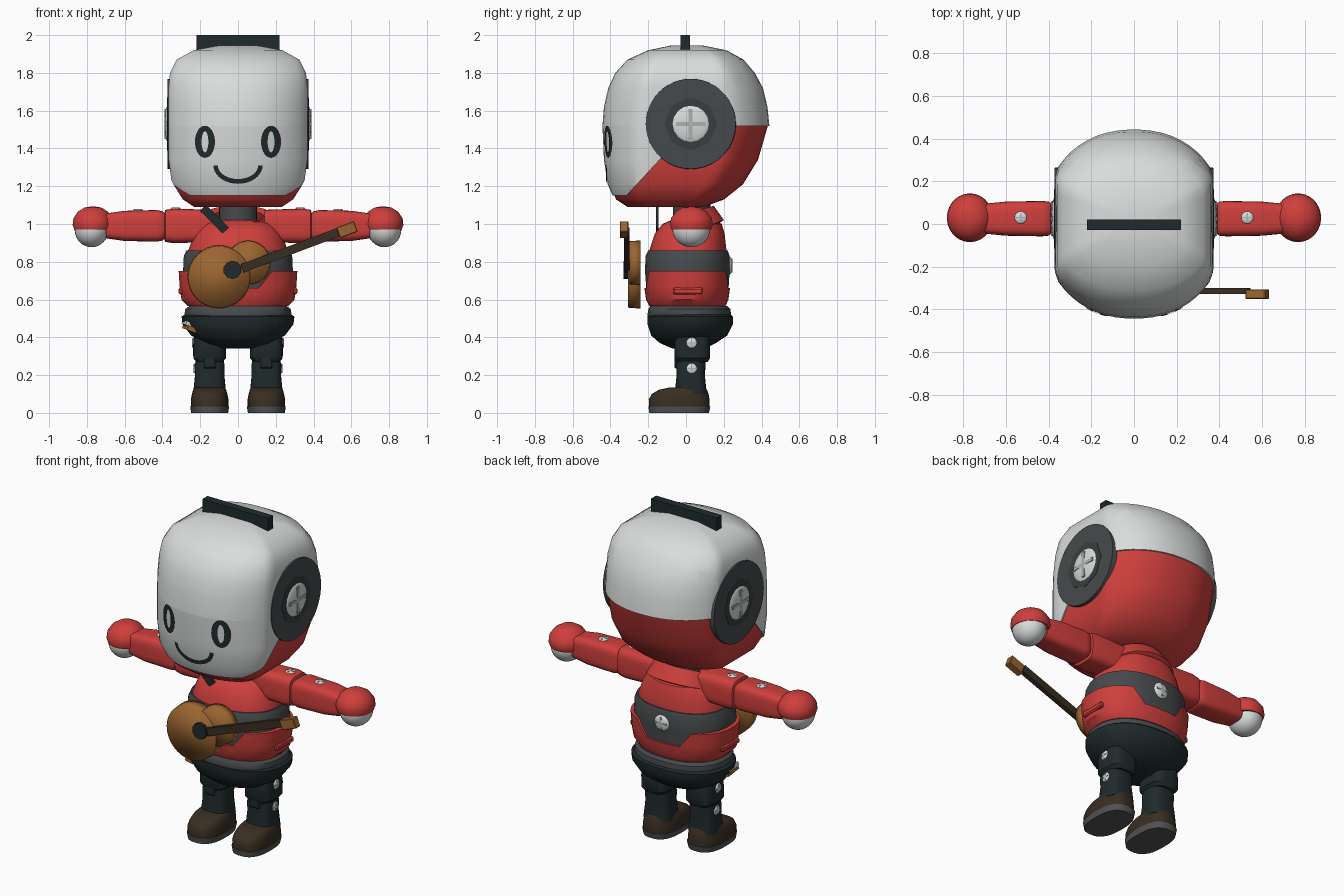
import bpy, bmesh, math
from math import sin, cos, pi
from mathutils import Matrix, Vector
from mathutils.bvhtree import BVHTree

if "Cube" in bpy.data.objects:
    bpy.data.objects.remove(bpy.data.objects["Cube"])


def make_mat(name, r, g, b):
    m = bpy.data.materials.new(name)
    m.use_nodes = True
    m.diffuse_color = (r, g, b, 1)
    m.node_tree.nodes["Principled BSDF"].inputs["Base Color"].default_value = (r, g, b, 1)
    return m


WHITE = make_mat("shell white", .7, .72, .72)
SILVER = make_mat("slot grey", .42, .44, .44)
RED = make_mat("suit red", .62, .05, .045)
DARK = make_mat("dark teal", .014, .023, .025)
GREY = make_mat("dark grey", .062, .068, .072)
SHADE = make_mat("deep grey", .042, .046, .05)
TAN = make_mat("wood tan", .33, .13, .03)
BROWN = make_mat("dark brown", .04, .027, .016)
SOLE = make_mat("sole grey", .085, .085, .09)


def finish(bm, name, *mats, thick=0, normals=True, angle=35):
    if normals:
        bmesh.ops.recalc_face_normals(bm, faces=bm.faces)
    me = bpy.data.meshes.new(name)
    bm.to_mesh(me)
    bm.free()
    ob = bpy.data.objects.new(name, me)
    bpy.context.collection.objects.link(ob)
    for m in mats:
        me.materials.append(m)
    bpy.ops.object.select_all(action='DESELECT')
    ob.select_set(True)
    bpy.context.view_layer.objects.active = ob
    if thick:
        mod = ob.modifiers.new("wall", 'SOLIDIFY')
        mod.thickness, mod.offset = thick, -1
        bpy.ops.object.modifier_apply(modifier=mod.name)
    bpy.ops.object.shade_smooth_by_angle(angle=math.radians(angle))


def loft_bm(rings, power=2.0, seg=32, mtx=Matrix(), caps=True, bulge=1.0):
    """Stack superellipse rings given as (z, half width, front y, back y); bulge flattens the sides."""
    bm, loops = bmesh.new(), []
    for z, rx, yf, yb in rings:
        loop = []
        for i in range(seg):
            a = 2 * pi * (i + .5) / seg
            sx, sy = [math.copysign(abs(t) ** (2 / power), t) for t in (cos(a), sin(a))]
            x = max(-rx, min(rx, rx * bulge * sx))
            loop.append(bm.verts.new(mtx @ Vector((x, (yf + yb) / 2 + (yb - yf) / 2 * sy, z))))
        loops.append(loop)
    for lo, hi in zip(loops, loops[1:]):
        for i in range(seg):
            j = (i + 1) % seg
            bm.faces.new((lo[i], lo[j], hi[j], hi[i]))
    if caps:
        bm.faces.new(loops[0][::-1])
        bm.faces.new(loops[-1])
    bmesh.ops.recalc_face_normals(bm, faces=bm.faces)
    return bm


def loft(name, mat, rings, **kw):
    finish(loft_bm(rings, **kw), name, mat)


def slice_mesh(bm, planes):
    for co, no in planes:
        bmesh.ops.bisect_plane(bm, geom=bm.verts[:] + bm.edges[:] + bm.faces[:], plane_co=co, plane_no=no)


def box(name, mat, loc, size, rot=Matrix(), bevel=0):
    bm = bmesh.new()
    bmesh.ops.create_cube(bm, size=1, matrix=Matrix.Translation(loc) @ rot @ Matrix.Diagonal((*size, 1)))
    if bevel:
        bmesh.ops.bevel(bm, geom=bm.edges[:], offset=bevel, segments=1, affect='EDGES')
    finish(bm, name, mat)


def place(loc, axis):
    return Matrix.Translation(loc) @ Vector(axis).to_track_quat('Z', 'Y').to_matrix().to_4x4()


def disc(name, mat, loc, axis, r, depth, r2=None, seg=32, angle=35):
    bm = bmesh.new()
    bmesh.ops.create_cone(bm, cap_ends=True, segments=seg, radius1=r, radius2=r2 or r,
                          depth=depth, matrix=place(loc, axis))
    finish(bm, name, mat, angle=angle)


def screw(name, loc, axis, r, rise=.4):
    """Domed screw head with a cross on top."""
    bm, base = bmesh.new(), place(loc, axis)
    bmesh.ops.create_uvsphere(bm, u_segments=16, v_segments=10, radius=r,
                              matrix=base @ Matrix.Diagonal((1, 1, rise, 1)))
    n = len(bm.faces)
    for size in ((1.5 * r, .2 * r), (.2 * r, 1.5 * r)):
        bmesh.ops.create_cube(bm, size=1, matrix=base @ Matrix.Translation((0, 0, rise * r * .72))
                              @ Matrix.Diagonal((*size, rise * r * .55, 1)))
    for f in list(bm.faces)[n:]:
        f.material_index = 1
    finish(bm, name, WHITE, SILVER)


# Head: white shell cut along the jaw line, over a red jaw
head = [(1.09, .24, -.32, .1), (1.13, .3, -.38, .21), (1.21, .35, -.415, .31), (1.34, .367, -.435, .39),
        (1.52, .369, -.443, .442), (1.62, .369, -.435, .432), (1.72, .368, -.412, .408),
        (1.8, .36, -.375, .365), (1.87, .325, -.31, .305), (1.92, .235, -.2, .215), (1.945, .1, -.08, .09)]
shape = dict(power=2.2, seg=56, bulge=1.155)
bm = loft_bm(head, **shape)
jaw_co, jaw_no = Vector((0, -.14, 1.34)), Vector((0, .195, -.18))
slice_mesh(bm, [((0, 0, 1.52), (0, 0, 1)), ((0, 0, 1.15), (0, 0, 1)), (jaw_co, jaw_no)])
surface = BVHTree.FromBMesh(bm)
lower = []
for f in bm.faces:
    c = f.calc_center_median()
    if c.z < 1.15 or (c.z < 1.52 and (c - jaw_co).dot(jaw_no) > 0):
        lower.append(f)
bmesh.ops.delete(bm, geom=lower, context='FACES')
finish(bm, "head_shell", WHITE, thick=.018, normals=False)
loft("head_jaw", RED, [(z, rx - .008, f + .01, b - .008) for z, rx, f, b in head[:5]], **shape)
box("head_fin", DARK, (0, -.003, 1.94), (.44, .05, .12))


# Face: thin plates laid on the shell
def face_strip(name, pairs):
    bm, rows = bmesh.new(), []
    for p, q in pairs:
        row = []
        for t in (0, .5, 1):
            x, z = p[0] + (q[0] - p[0]) * t, p[1] + (q[1] - p[1]) * t
            hit = surface.ray_cast(Vector((x, -2, z)), Vector((0, 1, 0)))[0]
            row.append(bm.verts.new((x, hit.y - .005, z)))
        rows.append(row)
    for a, b in zip(rows, rows[1:]):
        for k in (0, 1):
            bm.faces.new((a[k], a[k + 1], b[k + 1], b[k]))
    for f in bm.faces:
        f.normal_update()
        if f.normal.y > 0:
            f.normal_flip()
    finish(bm, name, DARK, normals=False)


def oval(cx, cz, rx, rz, a):
    return cx + rx * cos(a), cz + rz * sin(a)


for side, s in (("left", 1), ("right", -1)):
    turns = [2 * pi * i / 28 for i in range(29)]
    face_strip(side + "_eye", [(oval(s * .175, 1.435, .053, .085, a), oval(s * .175, 1.435, .018, .056, a)) for a in turns])
arc = [pi + pi * i / 20 for i in range(21)]
face_strip("mouth", [(oval(0, 1.31, .13, .097, a), oval(0, 1.31, .107, .072, a)) for a in arc])

# Neck, tilted collar and torso
disc("neck", GREY, (0, .03, 1.04), (0, 0, 1), .1, .14)
tilt = Matrix.Translation((0, .035, 1.025)) @ Matrix.Rotation(.35, 4, 'X')
finish(loft_bm([(-.06, .205, -.16, .155), (.03, .175, -.135, .13)], mtx=tilt, caps=False), "collar", RED, thick=.04)
loft("torso", RED, [(.56, .25, -.18, .2), (.72, .27, -.2, .215), (.86, .265, -.195, .215),
                    (.95, .23, -.165, .205), (1.0, .19, -.125, .19), (1.02, .14, -.08, .15)], power=2.3)
loft("waist_band", GREY, [(.64, .285, -.21, .225), (.75, .292, -.218, .232), (.83, .288, -.215, .232),
                          (.86, .275, -.2, .222)], power=2.3)
bm = loft_bm([(.565, .265, -.195, .21), (.6, .3, -.212, .225), (.67, .31, -.222, .235),
              (.75, .315, -.226, .24)], power=2.3, seg=40, caps=False)
slice_mesh(bm, [((0, 0, .66), (0, 0, 1)), ((.11, 0, .66), (1, 0, -.8)), ((-.11, 0, .66), (1, 0, .8))])
centres = [(f, f.calc_center_median()) for f in bm.faces]
gap = [f for f, c in centres if c.z > .66 and abs(c.x) < .11 + .8 * (c.z - .66)]
bmesh.ops.delete(bm, geom=gap, context='FACES')
finish(bm, "waist_flaps", RED, thick=.03, normals=False)
screw("back_screw", (0, .227, .78), (0, 1, 0), .05)

# Belt and hips
loft("belt", GREY, [(.5, .275, -.2, .235), (.52, .285, -.205, .24), (.55, .28, -.2, .235), (.565, .26, -.19, .22)], power=2.3)
loft("hips", DARK, [(.34, .09, -.07, .1), (.37, .18, -.14, .16), (.41, .25, -.185, .22), (.47, .295, -.205, .25),
                    (.51, .3, -.205, .25), (.53, .27, -.19, .23)], power=2.3)
lean = Matrix.Rotation(.35, 4, 'Y') @ Matrix.Rotation(.2, 4, 'Z')
box("pouch_cloth", TAN, (-.256, -.05, .448), (.05, .14, .025), lean)
box("pouch_trim", WHITE, (-.259, -.05, .471), (.056, .12, .022), lean)

# Limbs, mirrored left and right
for side, s in (("left", 1), ("right", -1)):
    out = (s, 0, 0)

    # Ear
    disc(side + "_ear_disc", GREY, (s * .338, .025, 1.53), out, .243, .07, r2=.238, seg=48)
    disc(side + "_ear_recess", SHADE, (s * .342, .025, 1.53), out, .14, .066, seg=8)
    screw(side + "_ear_screw", (s * .367, .025, 1.53), out, .105, .2)

    # Waist trim
    box(side + "_waist_trim", RED, (s * .301, .01, .645), (.026, .16, .035), bevel=.008)

    # Leg and shoe
    at = Matrix.Translation((s * .15, 0, 0))
    loft(side + "_thigh", DARK, [(.27, .07, -.05, .115), (.29, .087, -.062, .128), (.36, .088, -.062, .128),
                                 (.44, .08, -.055, .12)], power=3.5, mtx=at)
    loft(side + "_shin", DARK, [(.1, .088, -.06, .11), (.2, .078, -.05, .1), (.25, .08, -.052, .104),
                                (.3, .07, -.045, .1)], power=3, mtx=at)
    box(side + "_knee_plate", DARK, (s * .15, -.046, .265), (.07, .03, .06), bevel=.008)
    loft(side + "_shoe", BROWN, [(.03, .1, -.195, .125), (.07, .1, -.198, .125), (.1, .094, -.182, .12),
                                 (.122, .088, -.145, .112), (.134, .08, -.09, .105)], power=2.6, mtx=at)
    loft(side + "_sole", SOLE, [(0, .098, -.195, .122), (.035, .104, -.2, .13)], power=2.6, mtx=at)
    screw(side + "_thigh_screw", (s * .232, .03, .37), out, .03)
    screw(side + "_shin_screw", (s * .223, .03, .235), out, .03)

    # Arm, lofted outward along x
    arm = Matrix.Translation((0, .025, .99)) @ Matrix.Rotation(s * pi / 2, 4, 'Y')
    loft(side + "_upper_arm", RED, [(.14, .085, -.085, .085), (.34, .092, -.088, .088), (.385, .085, -.082, .082),
                                    (.395, .055, -.06, .06)], power=4, mtx=arm)
    loft(side + "_forearm", RED, [(.37, .05, -.06, .06), (.4, .078, -.08, .08), (.43, .084, -.083, .083),
                                  (.6, .08, -.08, .08), (.7, .066, -.07, .07)], power=4, mtx=arm)
    screw(side + "_forearm_screw", (s * .53, .03, 1.068), (0, 0, 1), .03)
    screw(side + "_upper_arm_screw", (s * .33, .03, 1.076), (0, 0, 1), .03)

    # Hand: white ball under a red cap
    bm = bmesh.new()
    bmesh.ops.create_uvsphere(bm, u_segments=28, v_segments=16, radius=1,
                              matrix=Matrix.Translation((s * .775, .028, .972)) @ Matrix.Diagonal((.09, .1, .095, 1)))
    finish(bm, side + "_hand", WHITE)
    loft(side + "_hand_cap", RED, [(.972, .1, -.078, .134), (.995, .108, -.085, .143), (1.03, .104, -.08, .138),
                                   (1.065, .08, -.056, .112), (1.087, .045, -.02, .075), (1.092, .015, .015, .045)],
         mtx=Matrix.Translation((s * .768, 0, 0)))

# Strap
box("strap", DARK, (-.125, -.152, 1.025), (.17, .014, .045), Matrix.Rotation(.78, 4, 'Y'))

# Stringed instrument held across the front
front = (0, -1, 0)
disc("instrument_body", TAN, (-.1, -.274, .72), front, .168, .068, r2=.163, angle=180)
disc("instrument_upper_body", TAN, (.055, -.27, .795), front, .118, .06, r2=.114, angle=180)
disc("sound_hole", DARK, (-.03, -.308, .757), front, .048, .044, seg=10)
slope = Matrix.Rotation(-.36, 4, 'Y')
box("instrument_neck", BROWN, (.28, -.314, .862), (.55, .028, .046), slope)
box("instrument_head", TAN, (.577, -.328, .97), (.1, .045, .06), slope, bevel=.004)
